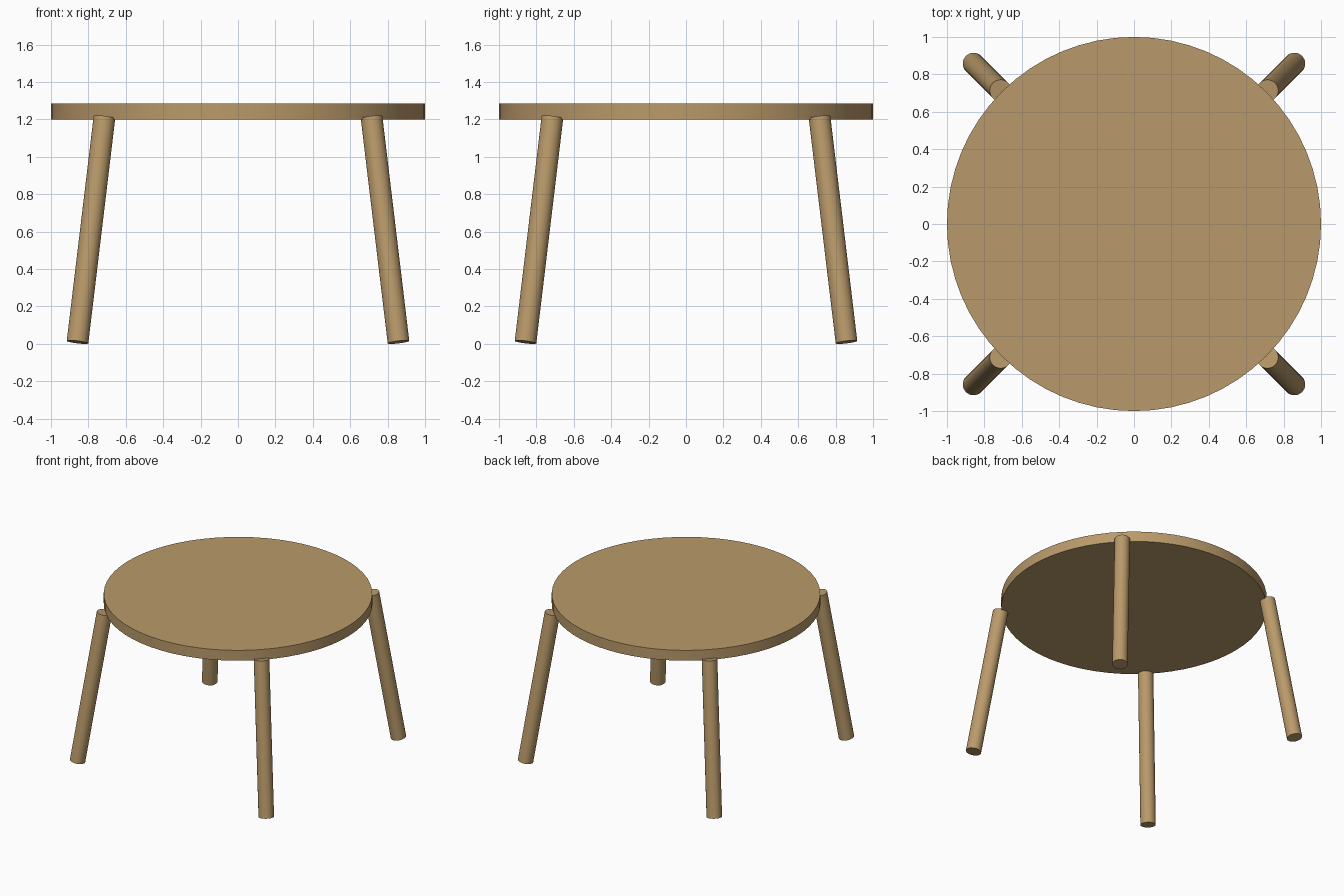
import bpy
import math
from mathutils import Vector

cube = bpy.data.objects.get("Cube")
if cube:
    bpy.data.objects.remove(cube, do_unlink=True)

# Single wood colour
wood = bpy.data.materials.new("light_wood")
wood.use_nodes = True
colour = (0.49, 0.323, 0.145, 1)
wood.diffuse_color = colour
wood.node_tree.nodes["Principled BSDF"].inputs["Base Color"].default_value = colour


def rod(name, start, end, radius, sides):
    """Closed cylinder running between two points."""
    start, end = Vector(start), Vector(end)
    axis = end - start
    bpy.ops.mesh.primitive_cylinder_add(
        vertices=sides, radius=radius, depth=axis.length,
        location=(start + end) / 2,
        rotation=axis.to_track_quat("Z", "Y").to_euler())
    obj = bpy.context.object
    obj.name = name
    obj.data.materials.append(wood)
    bpy.ops.object.shade_smooth_by_angle(angle=math.radians(30))
    return obj


# Round top
rod("round_top", (0, 0, 1.2), (0, 0, 1.285), 1.0, 64)

# Four legs splayed along the diagonals
for depth_name, sy in (("front", -1), ("back", 1)):
    for side_name, sx in (("right", -1), ("left", 1)):
        rod(f"{depth_name}_{side_name}_leg",
            (0.858 * sx, 0.858 * sy, 0.0095),
            (0.714 * sx, 0.714 * sy, 1.212), 0.058, 32)
